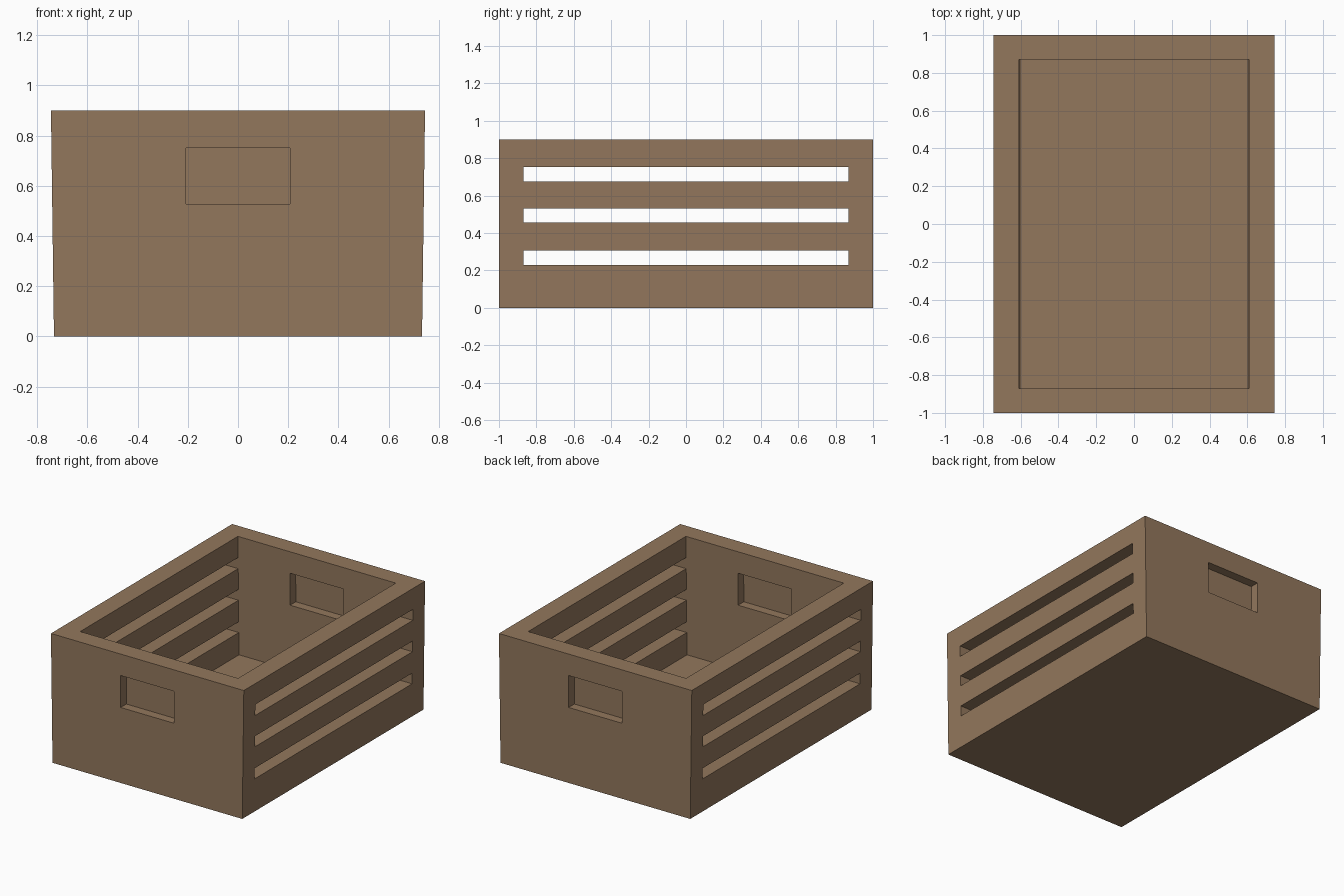
import bpy, bmesh

if "Cube" in bpy.data.objects:
    bpy.data.objects.remove(bpy.data.objects["Cube"])

H = 0.9                          # crate height
TOP, BASE = 0.745, 0.733         # half widths at rim and base
IN_X, IN_Y = 0.61, 0.87          # inner half sizes
FLOOR = 0.075

wood = bpy.data.materials.new("wood")
wood.diffuse_color = (0.29, 0.185, 0.108, 1)
wood.use_nodes = True
wood.node_tree.nodes["Principled BSDF"].inputs["Base Color"].default_value = wood.diffuse_color


def taper(x, z):
    return x * (BASE + (TOP - BASE) * z / H) / TOP


def finish(name, bm):
    for v in bm.verts:
        v.co.x = taper(v.co.x, v.co.z)
    bmesh.ops.recalc_face_normals(bm, faces=bm.faces)
    me = bpy.data.meshes.new(name)
    bm.to_mesh(me)
    bm.free()
    me.materials.append(wood)
    ob = bpy.data.objects.new(name, me)
    bpy.context.collection.objects.link(ob)
    return ob


def box(name, x0, x1, y0, y1, z0, z1):
    bm = bmesh.new()
    bmesh.ops.create_cube(bm, size=1)
    for v in bm.verts:
        v.co = (x1 if v.co.x > 0 else x0,
                y1 if v.co.y > 0 else y0,
                z1 if v.co.z > 0 else z0)
    return finish(name, bm)


def end_wall(name, y0, y1):
    # 3 x 3 grid with the middle cell left open for the handle
    xs, zs = (-TOP, -0.208, 0.208, TOP), (0, 0.527, 0.75, H)
    bm = bmesh.new()
    grid = [[bm.verts.new((x, y0, z)) for x in xs] for z in zs]
    for r in range(3):
        for c in range(3):
            if (r, c) != (1, 1):
                bm.faces.new((grid[r][c], grid[r][c + 1],
                              grid[r + 1][c + 1], grid[r + 1][c]))
    geo = bmesh.ops.extrude_face_region(bm, geom=bm.faces[:], use_keep_orig=True)
    moved = [g for g in geo["geom"] if isinstance(g, bmesh.types.BMVert)]
    bmesh.ops.translate(bm, verts=moved, vec=(0, y1 - y0, 0))
    return finish(name, bm)


# Floor
box("floor", -IN_X, IN_X, -IN_Y, IN_Y, 0, FLOOR)

# End walls with a thin panel closing each handle recess at mid depth
for label, s in (("front", -1), ("back", 1)):
    end_wall(label + "_wall", s * IN_Y, s)
    mid = s * (1 + IN_Y) / 2
    box(label + "_handle_panel", -0.208, 0.208, mid - 0.002, mid + 0.002, 0.527, 0.75)

# Side slats with open gaps between them
slats = ((0, 0.23), (0.305, 0.455), (0.53, 0.675), (0.752, H))
for label, s in (("left", -1), ("right", 1)):
    for i, (z0, z1) in enumerate(slats, 1):
        xa, xb = sorted((s * IN_X, s * TOP))
        box(f"{label}_slat_{i}", xa, xb, -IN_Y, IN_Y, z0, z1)
